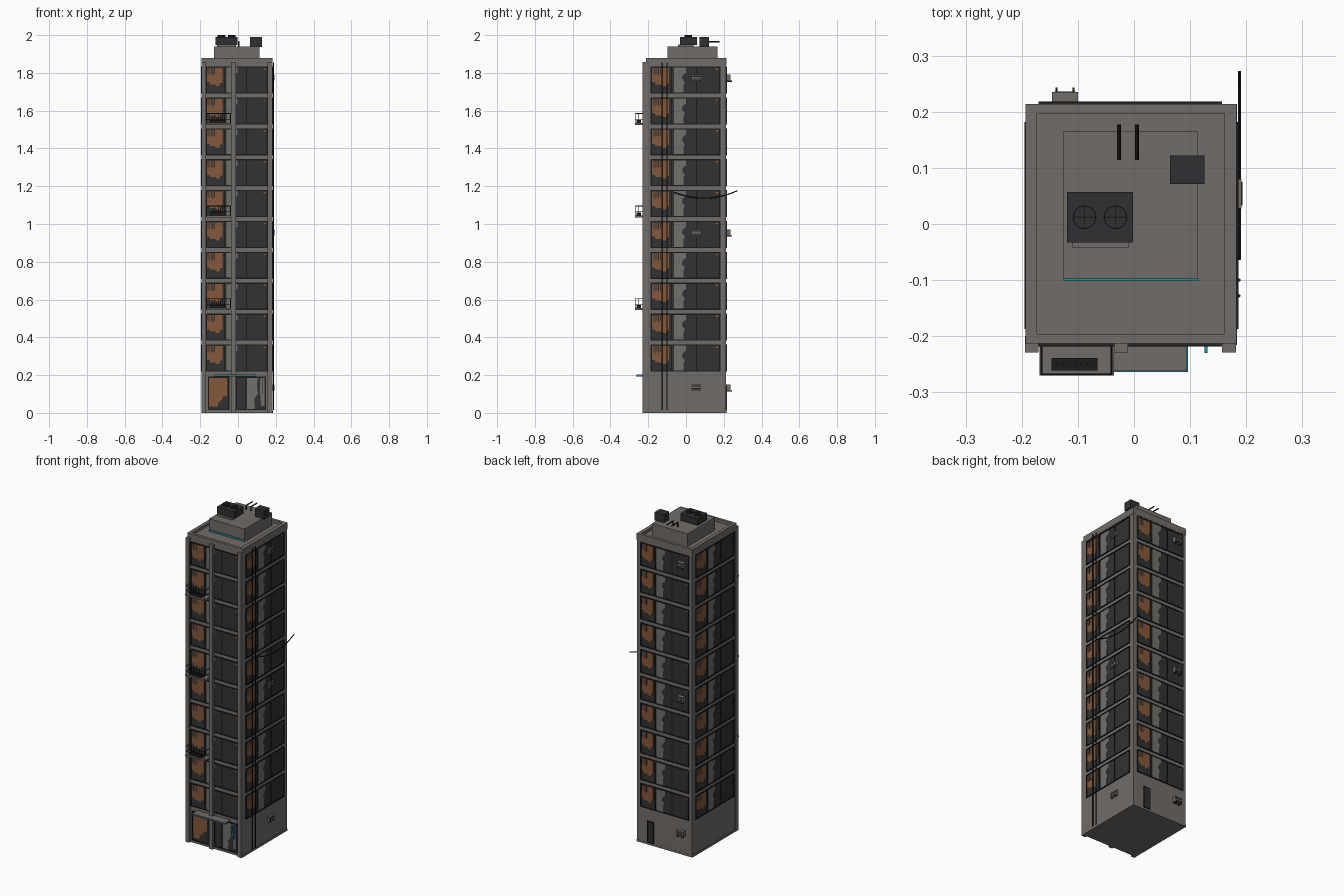
import bpy, bmesh, math
from mathutils import Vector, Matrix

cube = bpy.data.objects.get("Cube")
if cube:
    bpy.data.objects.remove(cube, do_unlink=True)

COLOURS = {
    "concrete": (0.165, 0.152, 0.14),
    "dark_glass": (0.032, 0.032, 0.033),
    "black_frame": (0.011, 0.011, 0.012),
    "warm_interior": (0.23, 0.098, 0.042),
    "pale_interior": (0.17, 0.16, 0.15),
    "dark_metal": (0.03, 0.03, 0.032),
    "cyan_light": (0.01, 0.27, 0.38),
}
NAMES = list(COLOURS)
MATS = []
for name, rgb in COLOURS.items():
    m = bpy.data.materials.new(name)
    m.use_nodes = True
    m.diffuse_color = (*rgb, 1)
    m.node_tree.nodes["Principled BSDF"].inputs["Base Color"].default_value = (*rgb, 1)
    MATS.append(m)


class Part:
    """A mesh assembled from boxes, rods and plates."""

    def __init__(self, name):
        self.name, self.bm = name, bmesh.new()

    def paint(self, verts, colour):
        for f in {f for v in verts for f in v.link_faces}:
            f.material_index = NAMES.index(colour)

    def box(self, x, y, z, colour="concrete"):
        size = [b - a for a, b in (x, y, z)]
        mid = [(a + b) / 2 for a, b in (x, y, z)]
        mat = Matrix.Translation(mid) @ Matrix.Diagonal((*size, 1))
        self.paint(bmesh.ops.create_cube(self.bm, size=1, matrix=mat)["verts"], colour)
        return self

    def rod(self, a, b, r, colour="black_frame", sides=8):
        a, b = Vector(a), Vector(b)
        rot = (b - a).to_track_quat("Z", "Y").to_matrix().to_4x4()
        new = bmesh.ops.create_cone(self.bm, cap_ends=True, segments=sides, radius1=r, radius2=r,
                                    depth=(b - a).length, matrix=Matrix.Translation((a + b) / 2) @ rot)
        self.paint(new["verts"], colour)
        return self

    def plate(self, side, pts, d0, d1, colour):
        """Extrude a wall outline from depth d0 to d1 in front of a wall."""
        o, u, n = SIDES[side]
        low, high = ([self.bm.verts.new(o + u * p + n * d + Vector((0, 0, q))) for p, q in pts]
                     for d in (d0, d1))
        faces = [self.bm.faces.new(high)]
        for i in range(len(pts)):
            j = (i + 1) % len(pts)
            faces.append(self.bm.faces.new((low[i], low[j], high[j], high[i])))
        for f in faces:
            f.material_index = NAMES.index(colour)

    def done(self):
        me = bpy.data.meshes.new(self.name)
        self.bm.to_mesh(me)
        self.bm.free()
        for m in MATS:
            me.materials.append(m)
        ob = bpy.data.objects.new(self.name, me)
        bpy.context.collection.objects.link(ob)
        return ob


# Wall frames: origin, rightward direction seen from outside, outward normal
X0, X1, Y0, Y1 = -0.19, 0.181, -0.213, 0.213
V = Vector
SIDES = {
    "front": (V((0, Y0, 0)), V((1, 0, 0)), V((0, -1, 0))),
    "right": (V((X1, 0, 0)), V((0, 1, 0)), V((1, 0, 0))),
    "back": (V((0, Y1, 0)), V((-1, 0, 0)), V((0, 1, 0))),
    "left": (V((X0, 0, 0)), V((0, -1, 0)), V((-1, 0, 0))),
}
SPANS = {"front": (-0.17, 0.157), "right": (-0.187, 0.182),
         "back": (-0.157, 0.17), "left": (-0.182, 0.187)}
FLOOR, FIRST, HIGH = 0.1635, 0.219, 0.143

# Tower shell, parapet and front pilasters
tower = Part("tower_walls")
tower.box((X0, X1), (Y0, Y1), (0, 1.862))
tower.box((X0 - .003, X1 + .003), (Y0 - .003, Y1 + .001), (0, 0.012))
tower.done()
parapet = Part("parapet")
for x in ((X0 - .003, -0.173), (0.161, X1 + .002)):
    parapet.box(x, (Y0, Y1 + .001), (1.84, 1.88))
for y in ((Y0, -0.196), (0.197, Y1 + .001)):
    parapet.box((-0.173, 0.161), y, (1.84, 1.88))
parapet.done()
pilasters = Part("front_pilasters")
for x in ((-0.194, -0.17), (-0.036, -0.011), (0.157, 0.182)):
    pilasters.box(x, (-0.229, -0.2), (0, 1.857))
pilasters.done()


def rect(a, b, c, d):
    return [(a, c), (b, c), (b, d), (a, d)]


def frame(part, side, a, b, c, d, splits=(), t=0.006):
    bars = [(a, b, c, c + t), (a, b, d - t, d), (a, a + t, c, d), (b - t, b, c, d)]
    bars += [(s - t / 3, s + t / 3, c, d) for s in splits]
    for bar in bars:
        part.plate(side, rect(*bar), 0, 0.005, "black_frame")


def shape(part, side, a, w, c, h, outline, colour, depth=0.003):
    pts = [(a + w * p, c + h * q) for p, q in outline]
    part.plate(side, pts, 0.001, depth, colour)


WARM = [(.02, .42), (.06, .42), (.07, .34), (.15, .34), (.17, .28), (.22, .28),
        (.23, .4), (.265, .4), (.265, .95), (.02, .95)]
PALE = [(.335, .04), (.47, .04), (.47, .3), (.49, .42), (.45, .55), (.46, .68),
        (.51, .78), (.51, .96), (.335, .96)]

# Window bands: glass, lit room, pale curtain and blinds on each storey
for side, (a, b) in SPANS.items():
    win = Part(side + "_windows")
    w = b - a
    for i in range(10):
        c = FIRST + i * FLOOR
        win.plate(side, rect(a, b, c, c + HIGH), 0, 0.002, "dark_glass")
        shape(win, side, a, w, c, HIGH, WARM, "warm_interior")
        shape(win, side, a, w, c, HIGH, PALE, "pale_interior")
        for k in range(5):
            s = .03 + k * .026
            shape(win, side, a, w, c, HIGH, rect(s, s + .014, .72 - .05 * (k % 2), .95),
                  "dark_glass", 0.0036)
        shape(win, side, a, w, c, HIGH, rect(.93, .97, .88, .93), "warm_interior")
        frame(win, side, a, b, c, c + HIGH, [a + w * s for s in (.3, .657)])
    win.done()

# Ground floor shopfront
shop = Part("shopfront")
for a, b in ((-0.16, -0.044), (-0.011, 0.148)):
    shop.plate("front", rect(a, b, .015, .192), 0, 0.002, "dark_glass")
    frame(shop, "front", a, b, .015, .192, [0.043] if b > 0 else [-0.052])
shape(shop, "front", -0.153, 0.1, .02, .168,
      [(0, .08), (.45, .08), (.5, .22), (.7, .3), (.75, .42), (.95, .42), (.95, 1), (0, 1)], "warm_interior")
shape(shop, "front", 0.047, 0.095, .02, .168,
      [(0, 0), (.45, 0), (.4, .3), (.62, .5), (.55, .75), (.62, 1), (0, 1)], "pale_interior")
shape(shop, "front", 0.047, 0.095, .02, .168,
      [(.8, .1), (.97, .1), (.97, 1), (.75, 1), (.72, .6)], "pale_interior")
shop.done()
canopy = Part("entrance_canopy")
canopy.box((-0.125, 0.094), (-0.262, -0.21), (.194, .203))
canopy.box((-0.125, 0.096), (-0.264, -0.26), (.193, .197), "cyan_light")
canopy.box((0.093, 0.096), (-0.262, -0.21), (.193, .2), "cyan_light")
canopy.done()
Part("blade_sign").box((0.126, 0.131), (-0.23, -0.21), (.1, .18), "cyan_light").done()

# Service door at the back
door = Part("back_door")
door.plate("back", rect(-0.112, -0.066, .012, .145), 0, 0.004, "dark_metal")
frame(door, "back", -0.112, -0.066, .012, .145)
door.done()

# Balconies with planters and rails
for i, z in enumerate((0.545, 1.035, 1.525)):
    bal = Part(f"balcony_{i + 1}")
    bal.box((-0.168, -0.036), (-0.27, -0.21), (z, z + .009))
    bal.box((-0.147, -0.065), (-0.261, -0.239), (z + .009, z + .026), "black_frame")
    for k in range(7):
        x = -0.136 + k * 0.0105
        bal.rod((x, -0.25, z + .02), (x, -0.25, z + .045 + .012 * (k % 2)), .0015, sides=5)
    corners = [(-0.165, -0.215), (-0.165, -0.268), (-0.04, -0.268), (-0.04, -0.215)]
    for p in corners:
        bal.rod((*p, z), (*p, z + .06), .0018, sides=5)
    for p, q in zip(corners, corners[1:]):
        for h in (.03, .06):
            bal.rod((*p, z + h), (*q, z + h), .0018, sides=5)
    bal.done()

# Wall air conditioners on the right and back walls
for i, z in enumerate((0.135, 0.955, 1.775)):
    for side, u, w, dep in (("right", 0.054, .052, .011), ("back", 0.123, .047, .022)):
        ac = Part(f"{side}_air_conditioner_{i + 1}")
        ac.plate(side, rect(u - w / 2, u + w / 2, z - .016, z + .016), 0, dep, "concrete")
        for k in (-1, 1):
            ac.plate(side, rect(u - w * .4, u + w * .4, z + k * .007 - .003, z + k * .007 + .003),
                     dep, dep + .001, "black_frame")
        if side == "back":
            for s in (-.015, .015):
                ac.plate(side, rect(u + s - .002, u + s + .002, z - .022, z - .016), 0, .03, "black_frame")
        ac.done()

# Drainpipes and hanging cable on the right wall
pipes = Part("drainpipes")
for y in (-0.128, -0.1):
    pipes.rod((0.187, y, 0.015), (0.187, y, 1.855), .003)
pipes.done()
cable = Part("hanging_cable")
path = []
for k in range(13):
    t = k / 12
    path.append((0.188, -0.063 + .335 * t, 1.168 + .008 * t - .14 * t * (1 - t)))
for p, q in zip(path, path[1:]):
    cable.rod(p, q, .003, sides=6)
cable.done()

# Roof house with light strip
house = Part("roof_house")
house.box((-0.126, 0.113), (-0.098, 0.166), (1.86, 1.94))
house.box((-0.126, 0.115), (-0.102, -0.097), (1.868, 1.874), "cyan_light")
house.done()

# Rooftop cooling unit with twin fans
cooler = Part("roof_cooling_unit")
cooler.box((-0.11, -0.01), (-0.043, 0.04), (1.938, 1.95), "concrete")
cooler.box((-0.119, -0.002), (-0.033, 0.057), (1.948, 1.99), "dark_metal")
for x in (-0.088, -0.033):
    cooler.rod((x, .012, 1.988), (x, .012, 1.997), .021, "black_frame", 20)
    cooler.rod((x, .012, 1.99), (x, .012, 1.998), .019, "dark_metal", 20)
    cooler.box((x - .02, x + .02), (.011, .013), (1.996, 2.0), "black_frame")
    cooler.box((x - .001, x + .001), (-.008, .032), (1.996, 2.0), "black_frame")
cooler.done()
Part("roof_vent_box").box((0.064, 0.126), (0.071, 0.122), (1.938, 1.99), "dark_metal").done()

# Bent roof pipes
vents = Part("roof_pipes")
for x in (-0.027, 0.005):
    vents.rod((x, 0.118, 1.935), (x, 0.118, 1.967), .004)
    vents.rod((x, 0.114, 1.965), (x, 0.177, 1.965), .0035)
vents.done()
